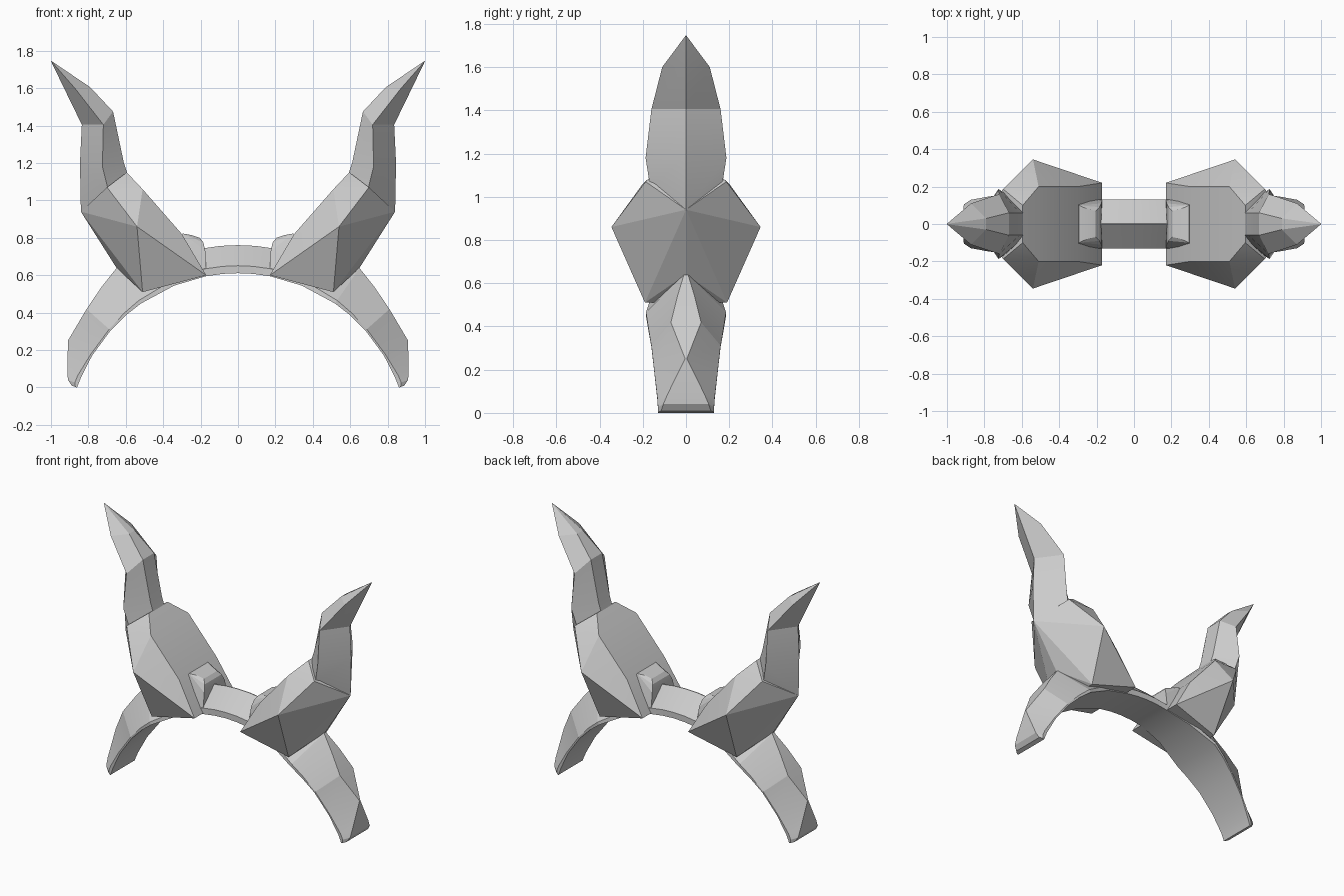
import bpy, bmesh, math

cube = bpy.data.objects.get("Cube")
if cube:
    bpy.data.objects.remove(cube)

grey = bpy.data.materials.new("light grey")
grey.use_nodes = True
colour = (0.6, 0.6, 0.6, 1)
grey.diffuse_color = colour
grey.node_tree.nodes["Principled BSDF"].inputs["Base Color"].default_value = colour


def finish(bm, name, mirror=True):
    bmesh.ops.recalc_face_normals(bm, faces=bm.faces)
    mesh = bpy.data.meshes.new(name)
    bm.to_mesh(mesh)
    bm.free()
    mesh.materials.append(grey)
    obj = bpy.data.objects.new(name, mesh)
    bpy.context.collection.objects.link(obj)
    if mirror:
        obj.modifiers.new("Mirror", "MIRROR").use_clip = False
    bpy.ops.object.select_all(action="DESELECT")
    obj.select_set(True)
    bpy.context.view_layer.objects.active = obj
    bpy.ops.object.shade_smooth_by_angle(angle=math.radians(12))
    return obj


def loft(rings, name, mirror=True):
    """Skin a list of equal rings and cap both ends."""
    bm = bmesh.new()
    rows = [[bm.verts.new(p) for p in ring] for ring in rings]
    n = len(rows[0])
    for a, b in zip(rows, rows[1:]):
        for i in range(n):
            j = (i + 1) % n
            bm.faces.new((a[i], a[j], b[j], b[i]))
    bm.faces.new(rows[0])
    bm.faces.new(rows[-1])
    return finish(bm, name, mirror)


def hull(half_points, name):
    """Faceted block from points reflected front to back."""
    bm = bmesh.new()
    for x, y, z in half_points:
        for s in ((1, -1) if y else (1,)):
            bm.verts.new((x, s * y, z))
    bmesh.ops.convex_hull(bm, input=bm.verts)
    loose = [v for v in bm.verts if not v.link_faces]
    bmesh.ops.delete(bm, geom=loose, context="VERTS")
    return finish(bm, name)


# Headband: ridged arc; angle, half width, edge thickness, ridge half width, height
R, CZ = 0.911, -0.30
half = [(5, .13, .04, .003, .15), (11, .13, .04, .003, .15),
        (22, .15, .03, .003, .16), (34.7, .185, .02, .01, .23),
        (41, .175, .015, .04, .20), (48.4, .16, .01, .07, .172),
        (58.8, .145, .01, .004, .152), (67, .132, .02, .085, .08),
        (69.5, .13, .02, .105, .06), (70.8, .13, .01, .115, .03)]
stations = [(-a, *rest) for a, *rest in reversed(half)]
stations += [(0, .13, .04, .003, .15)] + half


def band_ring(angle, w, edge, t, h):
    a = math.radians(angle)
    outline = [(-w, 0), (w, 0), (w, edge), (t, h), (-t, h), (-w, edge)]
    return [((R + r) * math.sin(a), y, CZ + (R + r) * math.cos(a)) for y, r in outline]


loft([band_ring(*s) for s in stations], "headband", mirror=False)

# Horn bases: faceted blocks with a sloping flat top
hull([(.17, .22, .60), (.54, .345, .86), (.51, .19, .51), (.84, 0, .94),
      (.65, 0, .64), (.70, .187, 1.07), (.30, .20, .82), (.51, .20, 1.06),
      (.595, .10, 1.15)], "horn_base")

# Rounded lips where the bases meet the band
hull([(.17, .13, .62), (.175, .11, .73), (.185, .09, .775), (.205, .07, .80),
      (.25, .08, .815), (.295, .10, .823), (.35, .14, .70)], "base_lip")


# Horns: five-sided lofts with an outer ridge
def horn_ring(outer, side, inner):
    (ox, oz), (sx, sy, sz), (ix, iy, iz) = outer, side, inner
    return [(ox, 0, oz), (sx, sy, sz), (ix, iy, iz), (ix, -iy, iz), (sx, -sy, sz)]


loft([horn_ring((.84, .94), (.69, .165, 1.04), (.57, .06, 1.08)),
      horn_ring((.845, 1.2), (.725, .187, 1.18), (.61, .06, 1.2)),
      horn_ring((.835, 1.405), (.72, .16, 1.405), (.668, .06, 1.475)),
      horn_ring((.93, 1.60), (.872, .11, 1.60), (.79, .03, 1.605)),
      horn_ring((1, 1.745), (.999, .002, 1.745), (.998, .001, 1.746))], "horn")
